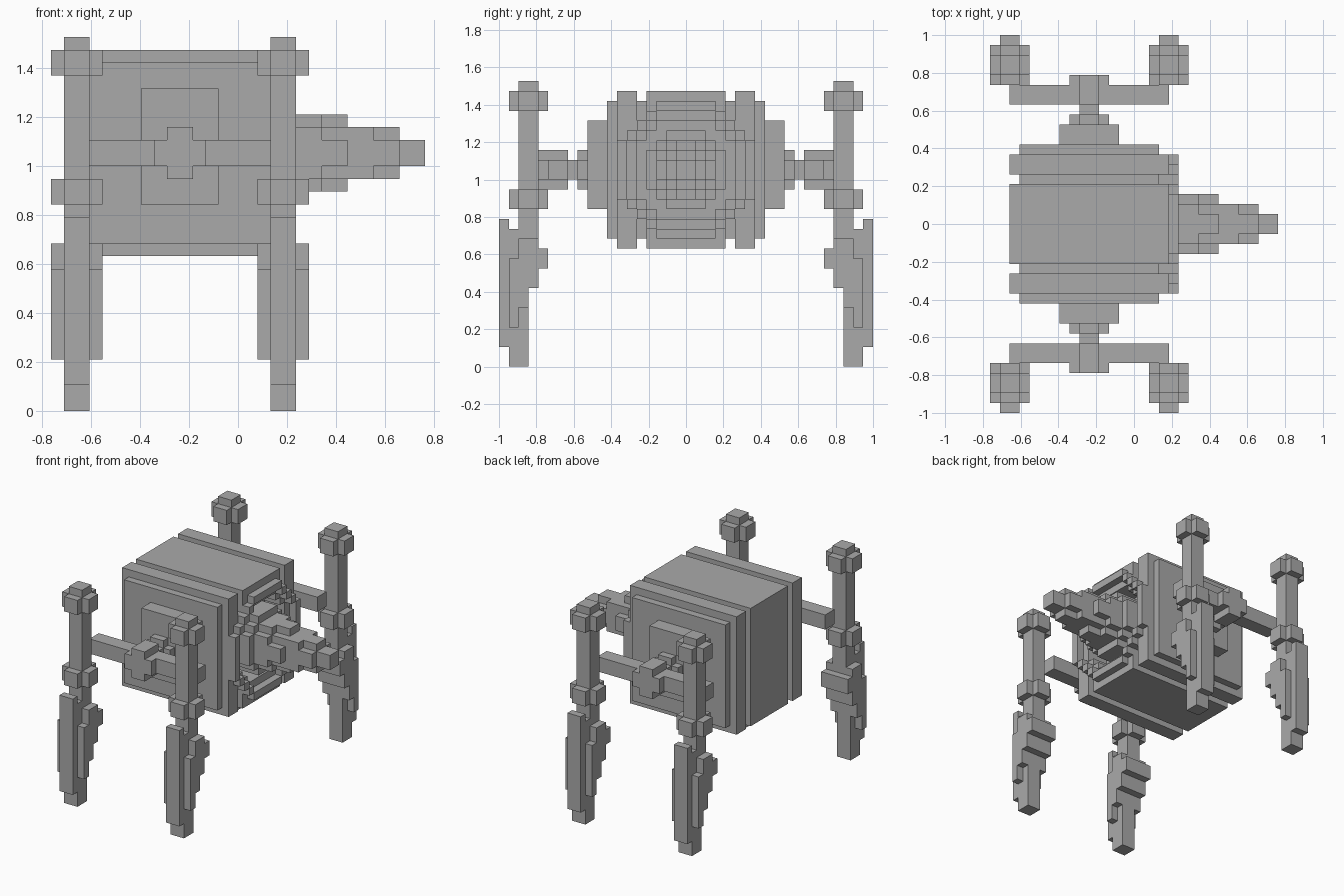
import bpy, bmesh, math
from mathutils import Vector

if "Cube" in bpy.data.objects:
    bpy.data.objects.remove(bpy.data.objects["Cube"])

V = 2 / 38            # edge of one block
X0 = -14.5            # block column 0 starts here (in blocks)

grey = bpy.data.materials.new("plain grey")
grey.diffuse_color = (0.4, 0.4, 0.4, 1)
grey.use_nodes = True
grey.node_tree.nodes["Principled BSDF"].inputs["Base Color"].default_value = grey.diffuse_color


def box(x0, x1, y0, y1, z0, z1):
    return {(x, y, z) for x in range(x0, x1) for y in range(y0, y1) for z in range(z0, z1)}


def disc(x0, x1, r):
    """Round slab facing x, centred on the axis at block height 20."""
    return {c for c in box(x0, x1, -9, 9, 11, 29)
            if math.hypot(c[1] + .5, c[2] - 19.5) <= r}


def cross_xy(x, y, z0, z1):
    return box(x - 2, x + 2, y - 1, y + 1, z0, z1) | box(x - 1, x + 1, y - 2, y + 2, z0, z1)


def flip(cells):
    return {(x, -1 - y, z) for x, y, z in cells}


def build(name, cells):
    """Turn a set of blocks into one mesh holding only its outer faces."""
    bm = bmesh.new()
    verts = {}

    def vert(p):
        if p not in verts:
            verts[p] = bm.verts.new(((p[0] + X0) * V, p[1] * V, p[2] * V))
        return verts[p]

    for c in sorted(cells):
        for axis in range(3):
            for side in (0, 1):
                n = list(c)
                n[axis] += 2 * side - 1
                if tuple(n) in cells:
                    continue
                u, w = (axis + 1) % 3, (axis + 2) % 3
                ring = []
                for du, dw in ((0, 0), (1, 0), (1, 1), (0, 1)):
                    p = list(c)
                    p[axis] += side
                    p[u] += du
                    p[w] += dw
                    ring.append(vert(tuple(p)))
                bm.faces.new(ring if side else ring[::-1])
    mesh = bpy.data.meshes.new(name)
    bm.to_mesh(mesh)
    bm.free()
    mesh.materials.append(grey)
    ob = bpy.data.objects.new(name, mesh)
    bpy.context.collection.objects.link(ob)


# Body: cube core, raised bands wrapping it, round rim with a stepped recess
body = box(3, 17, -8, 8, 13, 27)
body |= box(2, 18, -4, 4, 12, 28)
for y in (-7, 5):
    body |= box(2, 18, y, y + 2, 12, 28)
body |= disc(17, 19, 7)
body -= disc(18, 19, 6.1)
body -= disc(15, 18, 5.2)
build("body", body)

# Nose cone: tapering steps out of the recess
nose = disc(15, 19, 4.2)
nose |= box(19, 21, -3, 3, 18, 22) | box(19, 21, -2, 2, 17, 23)
nose |= box(21, 23, -3, 3, 19, 21) | box(21, 23, -1, 1, 17, 23) | box(21, 23, -2, 2, 18, 22)
nose |= box(23, 25, -2, 2, 18, 22)
nose |= box(25, 27, -2, 2, 19, 21) | box(25, 27, -1, 1, 18, 22)
nose |= box(27, 29, -1, 1, 19, 21)
build("nose_cone", nose)

# Side mounts: plate, hub, axle and the arm joining two legs
plate = box(7, 13, 8, 10, 16, 25)
arm = box(9, 11, 10, 13, 19, 21) | box(2, 18, 12, 14, 19, 21)
for y0, y1 in ((10, 11), (12, 15)):
    arm |= box(8, 12, y0, y1, 19, 21) | box(9, 11, y0, y1, 18, 22)


def leg(x):
    # upright post with two round joints
    cells = box(x - 1, x + 1, 15, 17, 8, 29)
    cells |= cross_xy(x, 16, 26, 28) | cross_xy(x, 16, 16, 18)
    # shin and its outer ridge
    cells |= box(x - 1, x + 1, 16, 18, 0, 14) | box(x - 1, x + 1, 18, 19, 2, 15)
    # stepped calf, wider than the shin
    for y, z0, z1 in ((14, 10, 12), (15, 8, 13), (16, 6, 13), (17, 4, 11)):
        cells |= box(x - 2, x + 2, y, y + 1, z0, z1)
    return cells


for side, f in (("back", set), ("front", flip)):
    build(side + "_side_plate", f(plate))
    build(side + "_arm", f(arm))
    build(side + "_left_leg", f(leg(2)))
    build(side + "_right_leg", f(leg(18)))
